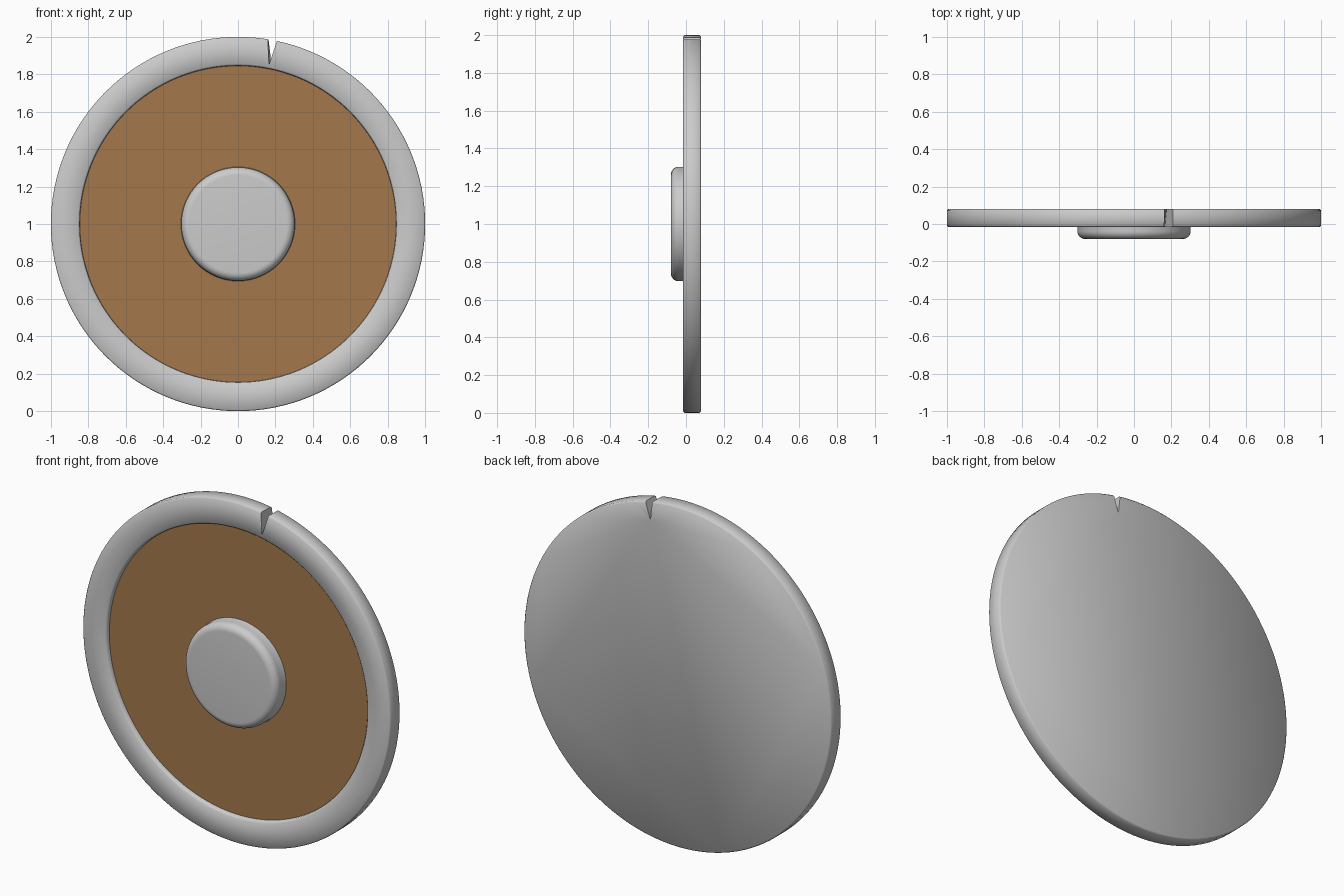
import bpy, bmesh, math

if "Cube" in bpy.data.objects:
    bpy.data.objects.remove(bpy.data.objects["Cube"])

CENTRE_Z = 1.0
SEGMENTS = 128


def make_object(name, bm):
    bmesh.ops.recalc_face_normals(bm, faces=bm.faces[:])
    mesh = bpy.data.meshes.new(name)
    bm.to_mesh(mesh)
    bm.free()
    obj = bpy.data.objects.new(name, mesh)
    bpy.context.collection.objects.link(obj)
    return obj


def lathe(name, profile, segments=SEGMENTS):
    """Turn (radius, y) points about the front-to-back axis, capping both ends."""
    bm = bmesh.new()
    rings = []
    for r, y in profile:
        ring = []
        for i in range(segments):
            a = 2 * math.pi * i / segments
            ring.append(bm.verts.new((r * math.cos(a), y, CENTRE_Z + r * math.sin(a))))
        rings.append(ring)
    for a, b in zip(rings, rings[1:]):
        for i in range(segments):
            j = (i + 1) % segments
            bm.faces.new((a[i], a[j], b[j], b[i]))
    bm.faces.new(rings[0])
    bm.faces.new(rings[-1])
    return make_object(name, bm)


def activate(obj):
    bpy.ops.object.select_all(action='DESELECT')
    obj.select_set(True)
    bpy.context.view_layer.objects.active = obj


# Shield body: recessed front panel, raised rim, flat back
FLOOR = 0.012
body = lathe("shield_body", [
    (0.845, FLOOR), (0.847, -0.007), (0.855, -0.015),
    (0.993, -0.015), (1.0, -0.008),
    (1.0, 0.072), (0.992, 0.08)])

# Battle notch: tapered wedge whose tip is deeper at the front
bm = bmesh.new()
front = [(0.154, 2.06), (0.164, 1.847), (0.235, 2.06)]
back = [(0.154, 2.06), (0.176, 1.88), (0.235, 2.06)]
f = [bm.verts.new((x, -0.03, z)) for x, z in front]
b = [bm.verts.new((x, 0.10, z)) for x, z in back]
bm.faces.new(f)
bm.faces.new(b)
for i in range(3):
    j = (i + 1) % 3
    bm.faces.new((f[i], f[j], b[j], b[i]))
bmesh.ops.triangulate(bm, faces=bm.faces[:])
cutter = make_object("notch_cutter", bm)
cutter.hide_render = True

cut = body.modifiers.new("notch", 'BOOLEAN')
cut.operation = 'DIFFERENCE'
cut.solver = 'EXACT'
cut.object = cutter
activate(body)
bpy.ops.object.modifier_apply(modifier=cut.name)
bpy.data.objects.remove(cutter)

# Brown front panel
brown = bpy.data.materials.new("brown_panel")
brown.diffuse_color = (0.37, 0.19, 0.07, 1)
brown.use_nodes = True
brown.node_tree.nodes["Principled BSDF"].inputs["Base Color"].default_value = brown.diffuse_color
body.data.materials.clear()
body.data.materials.append(None)
body.data.materials.append(brown)
for p in body.data.polygons:
    on_floor = all(abs(body.data.vertices[v].co.y - FLOOR) < 1e-4 for v in p.vertices)
    p.material_index = 1 if on_floor and p.area > 0.1 else 0

# Central boss with a rounded front edge
R, FRONT, ROUND = 0.303, -0.08, 0.042
profile = [(R + 0.004, FLOOR + 0.005), (R, FLOOR - 0.006)]
for i in range(9):
    a = math.pi / 2 * i / 8
    profile.append((R - ROUND + ROUND * math.cos(a), FRONT + ROUND - ROUND * math.sin(a)))
boss = lathe("boss", profile, 96)

for obj in (body, boss):
    activate(obj)
    bpy.ops.object.shade_smooth_by_angle(angle=math.radians(50))
